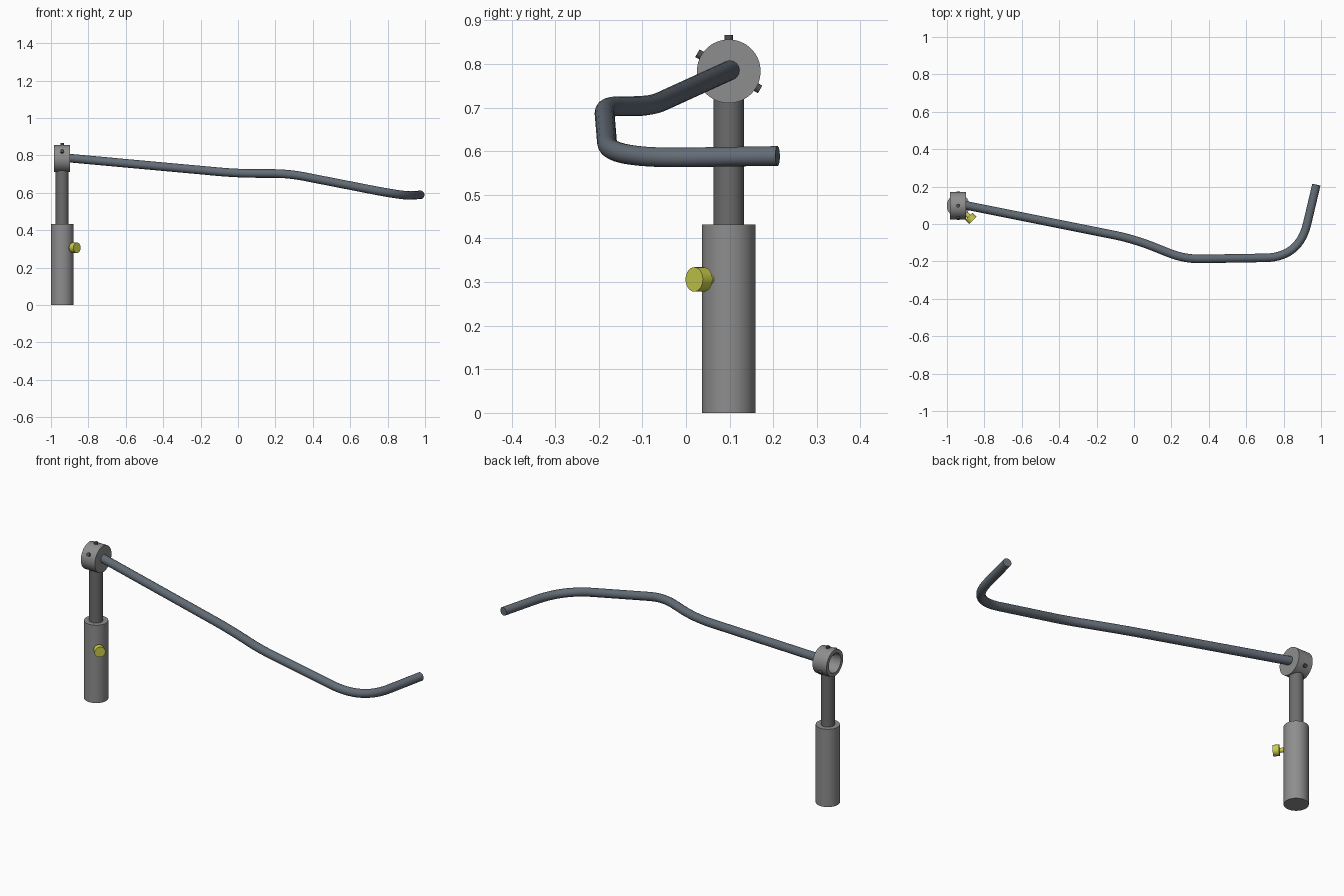
import bpy, bmesh
from math import cos, sin, pi, radians
from mathutils import Vector, Matrix

if "Cube" in bpy.data.objects:
    bpy.data.objects.remove(bpy.data.objects["Cube"])


def material(name, rgb):
    m = bpy.data.materials.new(name)
    m.diffuse_color = (*rgb, 1)
    m.use_nodes = True
    m.node_tree.nodes["Principled BSDF"].inputs["Base Color"].default_value = m.diffuse_color
    return m


def smooth(ob):
    bpy.ops.object.select_all(action='DESELECT')
    ob.select_set(True)
    bpy.context.view_layer.objects.active = ob
    bpy.ops.object.shade_smooth_by_angle(angle=radians(35))


def lathe(name, profile, origin, axis, mat, n=48):
    """Revolve (radius, height) pairs about an axis; zero radius closes an end."""
    bm = bmesh.new()
    vs = [bm.verts.new((r, 0, h)) for r, h in profile]
    es = [bm.edges.new(p) for p in zip(vs, vs[1:])]
    bmesh.ops.spin(bm, geom=vs + es, cent=(0, 0, 0), axis=(0, 0, 1),
                   angle=2 * pi, steps=n)
    bmesh.ops.remove_doubles(bm, verts=bm.verts, dist=1e-5)
    bmesh.ops.recalc_face_normals(bm, faces=bm.faces)
    rot = Vector(axis).to_track_quat('Z', 'Y').to_matrix().to_4x4()
    bm.transform(Matrix.Translation(origin) @ rot)
    me = bpy.data.meshes.new(name)
    bm.to_mesh(me)
    bm.free()
    ob = bpy.data.objects.new(name, me)
    bpy.context.collection.objects.link(ob)
    me.materials.append(mat)
    smooth(ob)
    return ob


def fillet(points, trims, steps=14):
    """Round each inner corner of a polyline with a quadratic bend."""
    pts = [Vector(p) for p in points]
    out = [pts[0]]
    for a, p, b, d in zip(pts, pts[1:], pts[2:], trims):
        s, e = p + (a - p).normalized() * d, p + (b - p).normalized() * d
        for i in range(steps + 1):
            t = i / steps
            out.append(s * (1 - t) ** 2 + p * 2 * t * (1 - t) + e * t * t)
    return out + [pts[-1]]


X, Y = -0.94, 0.098
yellow = material("yellow", (0.60, 0.61, 0.07))
slate = material("slate", (0.125, 0.15, 0.18))
grey = material("mid_grey", (0.27, 0.27, 0.27))
dark = material("dark_grey", (0.15, 0.15, 0.15))
black = material("screw_grey", (0.08, 0.08, 0.08))

# Upright: wide sleeve and sliding post
lathe("base_sleeve", [(0, 0), (.061, 0), (.061, .432), (0, .432)],
      (X, Y, 0), (0, 0, 1), grey)
lathe("post", [(0, .40), (.035, .40), (.035, .725), (0, .725)],
      (X, Y, 0), (0, 0, 1), dark)

# Clamp cup, open towards -x
hub = Vector((X, Y, .783))
lathe("clamp_cup", [(0, .043), (.073, .043), (.073, -.043), (.053, -.043),
                    (.053, .025), (0, .025)], hub, (1, 0, 0), grey, 64)

# Set screws around the cup
for i, a in enumerate((90, 150, -30)):
    d = Vector((0, cos(radians(a)), sin(radians(a))))
    lathe(f"set_screw_{i + 1}", [(0, .045), (.010, .045), (.010, .083), (0, .083)],
          hub, d, black, 20)

# Yellow locking knob on the sleeve
lathe("locking_knob", [(0, .05), (.012, .05), (.012, .081), (.028, .081),
                       (.028, .112), (0, .112)], (X, Y, .306), (1, -1, 0), yellow, 32)

# Bent handle rod
path = fillet([(-.91, .102, .786), (0, -.08, .703), (.27, -.188, .703),
               (.883, -.178, .583), (.975, .21, .589)], (.12, .09, .185))
cu = bpy.data.curves.new("handle_rod", 'CURVE')
cu.dimensions = '3D'
cu.bevel_depth = .0228
cu.bevel_resolution = 6
cu.use_fill_caps = True
sp = cu.splines.new('POLY')
sp.points.add(len(path) - 1)
for q, p in zip(sp.points, path):
    q.co = (*p, 1)
rod = bpy.data.objects.new("handle_rod", cu)
bpy.context.collection.objects.link(rod)
bpy.ops.object.select_all(action='DESELECT')
rod.select_set(True)
bpy.context.view_layer.objects.active = rod
bpy.ops.object.convert(target='MESH')
rod = bpy.context.view_layer.objects.active
rod.data.materials.clear()
rod.data.materials.append(slate)
smooth(rod)
